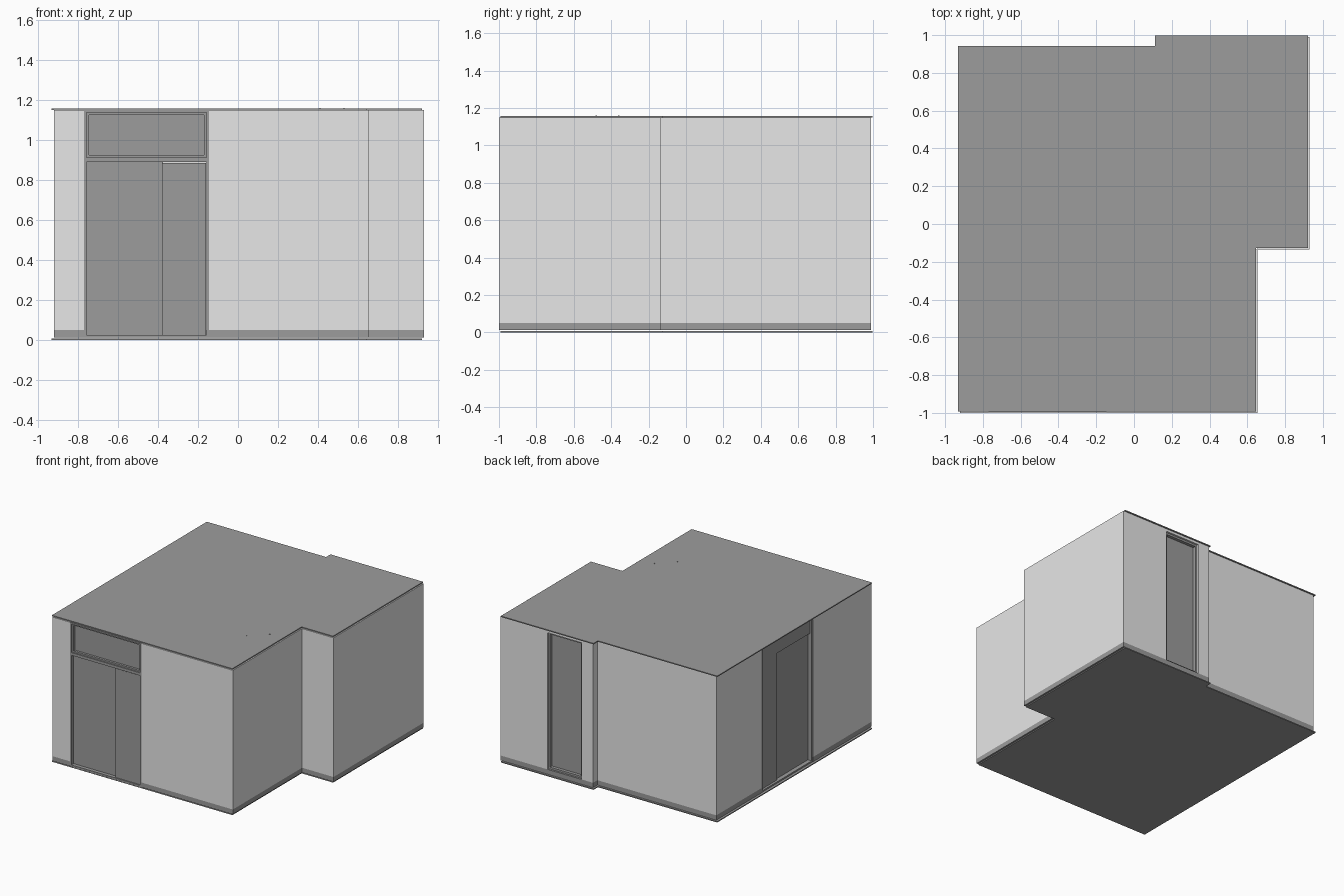
import bpy, bmesh
from mathutils import Vector

if "Cube" in bpy.data.objects:
    bpy.data.objects.remove(bpy.data.objects["Cube"])


def material(name, v):
    m = bpy.data.materials.new(name)
    m.diffuse_color = (v, v, v, 1)
    m.use_nodes = True
    m.node_tree.nodes["Principled BSDF"].inputs["Base Color"].default_value = m.diffuse_color
    return m


LIGHT = material("wall_light_grey", 0.8)
DARK = material("trim_mid_grey", 0.335)

# Outer wall outline, counter-clockwise
OUTLINE = [(-.92, -1), (.655, -1), (.655, -.135), (.93, -.135),
           (.93, .99), (.12, .99), (.12, .935), (-.92, .935)]
SKIRT, BASE, TOP, THICK = .05, .012, 1.15, .03


def edge(i):
    """Start point, direction, inward normal and length of one wall."""
    p, q = Vector(OUTLINE[i]), Vector(OUTLINE[(i + 1) % len(OUTLINE)])
    d = (q - p).normalized()
    return p, d, Vector((-d.y, d.x)), (q - p).length


def build(name, i, boxes, mat):
    """Boxes (u0, u1, depth0, depth1, z0, z1) measured along wall i."""
    p, d, n, _ = edge(i)
    bm = bmesh.new()
    for u0, u1, w0, w1, z0, z1 in boxes:
        rings = []
        for z in (z0, z1):
            pts = [p + d * u + n * w for u, w in ((u0, w0), (u1, w0), (u1, w1), (u0, w1))]
            rings.append([bm.verts.new((c.x, c.y, z)) for c in pts])
        a, b = rings
        bm.faces.new(a[::-1])
        bm.faces.new(b)
        for k in range(4):
            bm.faces.new((a[k], a[(k + 1) % 4], b[(k + 1) % 4], b[k]))
    return finish(name, bm, mat)


def finish(name, bm, mat):
    bmesh.ops.recalc_face_normals(bm, faces=bm.faces[:])
    me = bpy.data.meshes.new(name)
    bm.to_mesh(me)
    bm.free()
    me.materials.append(mat)
    ob = bpy.data.objects.new(name, me)
    bpy.context.collection.objects.link(ob)
    return ob


def slab(name, z0, z1):
    """Floor or ceiling plate, shifted slightly against the walls."""
    bm = bmesh.new()
    f = bm.faces.new([bm.verts.new((x + (-.013 if x < 0 else -.01), y + (.008), z0))
                      for x, y in OUTLINE])
    ext = bmesh.ops.extrude_face_region(bm, geom=[f])
    for v in ext["geom"]:
        if isinstance(v, bmesh.types.BMVert):
            v.co.z = z1
    return finish(name, bm, DARK)


slab("floor", 0, .008)
slab("ceiling", TOP, 1.158)

# Openings: wall index -> (u0, u1, bottom, top)
OPENINGS = {0: (.15, .775, BASE, TOP),
            4: (.41, .71, SKIRT, 1.13),
            7: (.565, 1.205, BASE, TOP)}
names = ["front", "notch_side", "notch_front", "right", "back_right",
         "back_step", "back_left", "left"]

# Walls and skirting
for i, nm in enumerate(names):
    length = edge(i)[3]
    if i in OPENINGS:
        a, b, z0, z1 = OPENINGS[i]
        wall = [(0, a, 0, THICK, SKIRT, TOP), (b, length, 0, THICK, SKIRT, TOP)]
        if z1 < TOP:
            wall.append((a, b, 0, THICK, z1, TOP))
        spans = [(0, length)] if z0 >= SKIRT else [(0, a), (b, length)]
    else:
        wall = [(0, length, 0, THICK, SKIRT, TOP)]
        spans = [(0, length)]
    build(nm + "_wall", i, wall, LIGHT)
    build(nm + "_skirting", i, [(s, e, 0, THICK, BASE, SKIRT) for s, e in spans], DARK)


def frame(a, b, z0, z1, w, d0, d1):
    """Four bars around a rectangle."""
    return [(a, a + w, d0, d1, z0, z1), (b - w, b, d0, d1, z0, z1),
            (a + w, b - w, d0, d1, z0, z0 + w), (a + w, b - w, d0, d1, z1 - w, z1)]


# Front door: frame, transom light and two sliding leaves
a, b, z0, z1 = OPENINGS[0]
bars = frame(a, b, z0, z1, .012, .002, .05)
bars.append((a + .012, b - .012, .002, .05, .89, .912))
build("front_door_frame", 0, bars, DARK)
build("front_transom_frame", 0, frame(a + .012, b - .012, .912, z1 - .012, .012, .012, .045), DARK)
build("front_transom_pane", 0, [(a + .024, b - .024, .03, .036, .924, z1 - .024)], DARK)
build("front_door_wide_leaf", 0, [(a + .012, .545, .03, .045, .024, .89)], DARK)
build("front_door_narrow_leaf", 0, [(.54, b - .014, .01, .03, .024, .885)], DARK)

# Left door: frame, header panel and two sliding leaves
a, b, z0, z1 = OPENINGS[7]
build("left_door_frame", 7, frame(a, b, z0, z1, .012, .002, .06), DARK)
build("left_door_header", 7, [(a + .012, b - .012, .015, .05, 1.03, z1 - .012)], DARK)
build("left_door_narrow_leaf", 7, [(a + .012, .785, .02, .035, .024, 1.03)], DARK)
build("left_door_wide_leaf", 7, [(.78, b - .012, .035, .05, .024, 1.03)], DARK)

# Back window: frame and recessed pane
a, b, z0, z1 = OPENINGS[4]
build("back_window_frame", 4, frame(a, b, z0, z1, .015, .015, .055), DARK)
build("back_window_pane", 4, [(a + .015, b - .015, .04, .048, z0 + .015, z1 - .015)], DARK)

# Tiny ceiling fixings that poke through the roof
for k, (x, y) in enumerate(((.41, -.48), (.53, -.36))):
    bm = bmesh.new()
    bmesh.ops.create_cube(bm, size=.007)
    bmesh.ops.translate(bm, verts=bm.verts[:], vec=(x, y, 1.1575))
    finish(f"ceiling_fixing_{k + 1}", bm, DARK)
